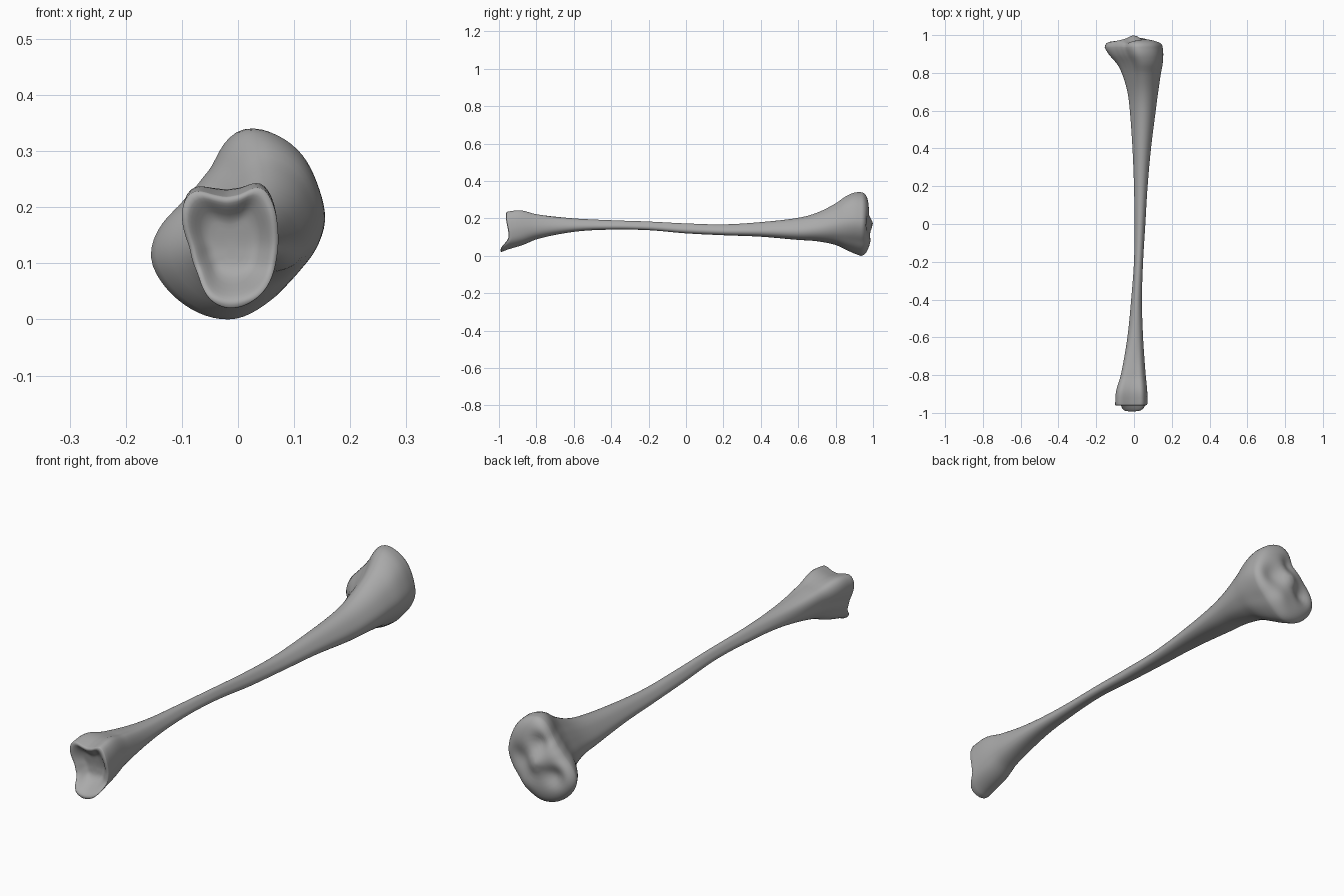
import bpy
import bmesh
import math

SIDES = 72
RINGS = 110

if "Cube" in bpy.data.objects:
    bpy.data.objects.remove(bpy.data.objects["Cube"])

# Bone colour
bone = bpy.data.materials.new("bone_grey")
bone.use_nodes = True
colour = (0.40, 0.40, 0.40, 1)
bone.diffuse_color = colour
shader = bone.node_tree.nodes["Principled BSDF"]
shader.inputs["Base Color"].default_value = colour
shader.inputs["Roughness"].default_value = 0.6

# End outlines as (x, z): the ankle end and the knee end
ANKLE = [(-.1, .2), (-.085, .228), (-.07, .23), (-.05, .22), (-.02, .215),
         (.01, .22), (.04, .24), (.06, .215), (.072, .16), (.07, .11),
         (.055, .06), (.02, .028), (-.02, .02), (-.05, .035),
         (-.07, .08), (-.085, .13)]
KNEE = [(.01, .34), (.06, .33), (.11, .295), (.14, .235), (.155, .17),
        (.14, .13), (.1, .08), (.05, .03), (0, .003), (-.05, .008),
        (-.1, .035), (-.14, .08), (-.155, .115), (-.135, .165),
        (-.1, .2), (-.07, .235), (-.04, .27), (-.02, .315)]

# Stations along the bone: y, x min, x max, z min, z max, shape blend
STATIONS = [
    (-.945, -.1, .072, .02, .235, -1), (-.88, -.095, .07, .05, .243, -.9),
    (-.8, -.07, .062, .088, .222, -.65), (-.6, -.035, .048, .128, .2, -.2),
    (-.4, -.015, .042, .14, .19, 0), (-.2, 0, .048, .137, .183, 0),
    (0, .003, .06, .12, .173, 0), (.2, 0, .072, .11, .168, 0),
    (.4, -.008, .09, .102, .18, .05), (.6, -.022, .115, .085, .203, .15),
    (.7, -.035, .128, .078, .23, .3), (.8, -.065, .143, .058, .28, .6),
    (.85, -.092, .152, .035, .315, .8), (.9, -.135, .155, .012, .338, .95),
    (.935, -.155, .152, 0, .34, 1)]


def clamp01(t):
    return max(0, min(1, t))


def ease(t):
    t = clamp01(t)
    return t * t * (3 - 2 * t)


def bump(x, z, cx, cz, size):
    return math.exp(-((x - cx) ** 2 + (z - cz) ** 2) / size ** 2)


def polar_outline(points):
    """Radius at every side angle, in a box scaled to unit half size."""
    xs, zs = zip(*points)
    cx, cz = (min(xs) + max(xs)) / 2, (min(zs) + max(zs)) / 2
    hx, hz = (max(xs) - min(xs)) / 2, (max(zs) - min(zs)) / 2
    polar = []
    for x, z in points:
        u, v = (x - cx) / hx, (z - cz) / hz
        polar.append((math.atan2(v, u) % math.tau, math.hypot(u, v)))
    polar.sort()
    first, last = polar[0], polar[-1]
    polar = [(last[0] - math.tau, last[1])] + polar + [(first[0] + math.tau, first[1])]
    radii = []
    for i in range(SIDES):
        a = math.tau * i / SIDES
        for (a0, r0), (a1, r1) in zip(polar, polar[1:]):
            if a0 <= a <= a1:
                radii.append(r0 + (r1 - r0) * (a - a0) / max(a1 - a0, 1e-6))
                break
    for _ in range(3):
        radii = [(radii[i - 1] + 2 * radii[i] + radii[(i + 1) % SIDES]) / 4
                 for i in range(SIDES)]
    return radii


ankle_shape = polar_outline(ANKLE)
knee_shape = polar_outline(KNEE)
# Rounded triangle with its crest on top for the shaft
shaft_shape = [1 + .08 * math.cos(3 * (math.tau * i / SIDES - math.pi / 2))
               for i in range(SIDES)]


def station_at(y):
    """Smooth interpolation of the station values."""
    last = len(STATIONS) - 1
    k = 0
    while k < last - 1 and y > STATIONS[k + 1][0]:
        k += 1

    def slope(j, c):
        a, b = STATIONS[max(j - 1, 0)], STATIONS[min(j + 1, last)]
        return (b[c] - a[c]) / (b[0] - a[0])

    p, q = STATIONS[k], STATIONS[k + 1]
    h = q[0] - p[0]
    t = (y - p[0]) / h
    e = ease(t)
    return [p[c] * (1 - e) + q[c] * e + h * t * (1 - t)
            * ((1 - t) * slope(k, c) - t * slope(k + 1, c)) for c in range(1, 6)]


def section(y):
    """Cross-section points (x, z), fitted to the box at this station."""
    x0, x1, z0, z1, blend = station_at(y)
    end = ankle_shape if blend < 0 else knee_shape
    w = clamp01(abs(blend))
    pts = []
    for i in range(SIDES):
        a = math.tau * i / SIDES
        r = shaft_shape[i] * (1 - w) + end[i] * w
        pts.append((r * math.cos(a), r * math.sin(a)))
    us, vs = zip(*pts)
    fit = lambda v, vals, lo, hi: lo + (hi - lo) * (v - min(vals)) / (max(vals) - min(vals))
    return [(fit(u, us, x0, x1), fit(v, vs, z0, z1)) for u, v in pts]


def ankle_shift(y, z):
    """Pushes the lower lip of the ankle end forward, and the upper lip a little."""
    fade = ease((-.82 - y) / .12)
    return -fade * (.042 * ease((.1 - z) / .07) + .012 * ease((z - .12) / .08))


def ankle_cap(x, z, s):
    lip = .013 * math.sqrt(1 - s * s) if s > .9 else .0057
    hollow = .03 * ease((.95 - s) / .5)
    return -lip + hollow


def knee_cap(x, z, s):
    dome = .047 * math.sqrt(1 - s ** 4)
    ridge = .018 * bump(x, z, 0, .17, .035) + .008 * bump(x, z, .04, .07, .04)
    dips = .024 * bump(x, z, -.075, .13, .04) + .018 * bump(x, z, .08, .17, .045)
    dips += .022 * bump(x, z, -.01, .25, .035)
    return dome + ridge - dips


def add_ring(bm, pts, depth):
    return [bm.verts.new((x, depth(x, z), z)) for x, z in pts]


def bridge(bm, a, b):
    for i in range(SIDES):
        j = (i + 1) % SIDES
        bm.faces.new((a[i], a[j], b[j], b[i]))


def close_end(bm, rim, y, cap):
    """Fills an end with shrinking rings shaped by the cap function."""
    pts = section(y)
    n = len(pts)
    cx, cz = sum(p[0] for p in pts) / n, sum(p[1] for p in pts) / n
    ring = rim
    for s in (.995, .98, .95, .91, .86, .8, .72, .63, .53, .42, .31, .2, .09):
        inner = [(cx + (x - cx) * s, cz + (z - cz) * s) for x, z in pts]
        new = add_ring(bm, inner, lambda x, z: y + ankle_shift(y, z) + cap(x, z, s))
        bridge(bm, ring, new)
        ring = new
    bm.faces.new(ring)


# Shin bone: lofted shaft with a hollow ankle end and a domed knee end
bm = bmesh.new()
start, stop = STATIONS[0][0], STATIONS[-1][0]
rings = []
for k in range(RINGS + 1):
    y = start + (stop - start) * k / RINGS
    rings.append(add_ring(bm, section(y), lambda x, z: y + ankle_shift(y, z)))
for a, b in zip(rings, rings[1:]):
    bridge(bm, a, b)
close_end(bm, rings[0], start, ankle_cap)
close_end(bm, rings[-1], stop, knee_cap)
bmesh.ops.recalc_face_normals(bm, faces=bm.faces)
mesh = bpy.data.meshes.new("shin_bone")
bm.to_mesh(mesh)
bm.free()
mesh.materials.append(bone)
shin_bone = bpy.data.objects.new("shin_bone", mesh)
bpy.context.collection.objects.link(shin_bone)
bpy.context.view_layer.objects.active = shin_bone
shin_bone.select_set(True)
bpy.ops.object.shade_smooth_by_angle(angle=math.radians(50))
